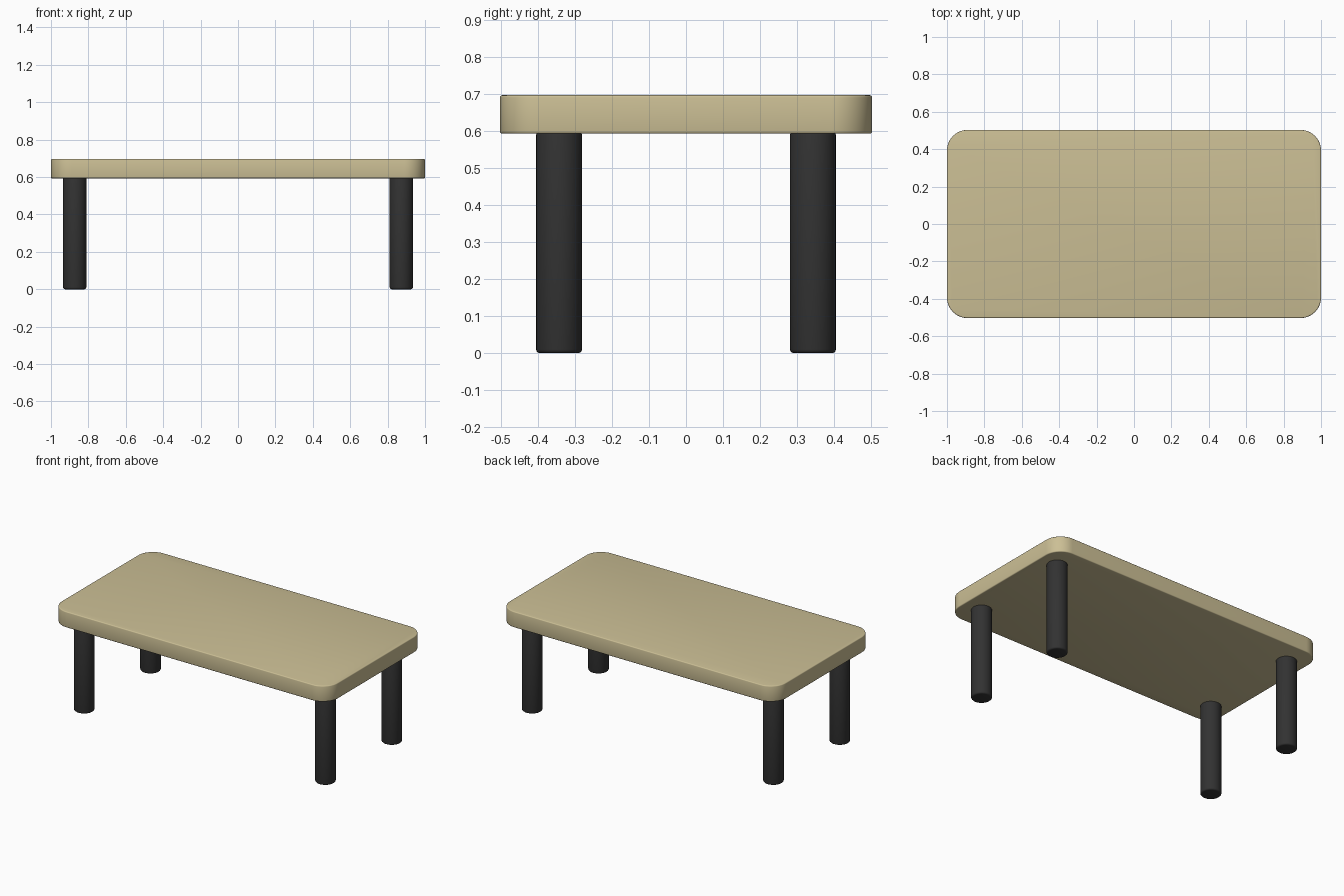
import bpy, bmesh, math

if "Cube" in bpy.data.objects:
    bpy.data.objects.remove(bpy.data.objects["Cube"])

def material(name, rgb):
    m = bpy.data.materials.new(name)
    m.diffuse_color = (*rgb, 1)
    m.use_nodes = True
    m.node_tree.nodes["Principled BSDF"].inputs["Base Color"].default_value = m.diffuse_color
    return m

wood = material("pale wood", (0.60, 0.52, 0.30))
black = material("charcoal", (0.032, 0.032, 0.032))

def prism(name, outline, z0, z1, mat, location=(0, 0), bevel=0.008):
    """Extrude a closed outline and round its top and bottom rims."""
    bm = bmesh.new()
    base = bm.faces.new([bm.verts.new((x, y, z0)) for x, y in outline])
    ext = bmesh.ops.extrude_face_region(bm, geom=[base])
    for v in ext["geom"]:
        if isinstance(v, bmesh.types.BMVert):
            v.co.z = z1
    bmesh.ops.recalc_face_normals(bm, faces=bm.faces)
    rims = [e for e in bm.edges
            if abs(e.verts[0].co.z - e.verts[1].co.z) < 1e-6]
    bmesh.ops.bevel(bm, geom=rims, offset=bevel, segments=3, profile=0.5,
                    affect='EDGES', clamp_overlap=True)
    mesh = bpy.data.meshes.new(name)
    bm.to_mesh(mesh)
    bm.free()
    mesh.materials.append(mat)
    ob = bpy.data.objects.new(name, mesh)
    ob.location = (*location, 0)
    bpy.context.collection.objects.link(ob)
    bpy.ops.object.select_all(action='DESELECT')
    ob.select_set(True)
    bpy.context.view_layer.objects.active = ob
    bpy.ops.object.shade_smooth_by_angle(angle=math.radians(35))
    return ob

def rounded_rect(hx, hy, r, n=12):
    pts = []
    for k, (sx, sy) in enumerate([(1, 1), (-1, 1), (-1, -1), (1, -1)]):
        for i in range(n + 1):
            a = math.pi / 2 * (k + i / n)
            pts.append((sx * (hx - r) + r * math.cos(a),
                        sy * (hy - r) + r * math.sin(a)))
    return pts

def circle(r, n=32):
    return [(r * math.cos(math.tau * i / n), r * math.sin(math.tau * i / n))
            for i in range(n)]

# Slab top with rounded corners
prism("table_top", rounded_rect(1.0, 0.503, 0.11), 0.593, 0.697, wood, bevel=0.006)

# Four round legs
for sx, side in ((-1, "left"), (1, "right")):
    for sy, end in ((-1, "front"), (1, "back")):
        prism(f"{end}_{side}_leg", circle(0.062), 0.0, 0.6, black,
              (sx * 0.873, sy * 0.343), bevel=0.01)
